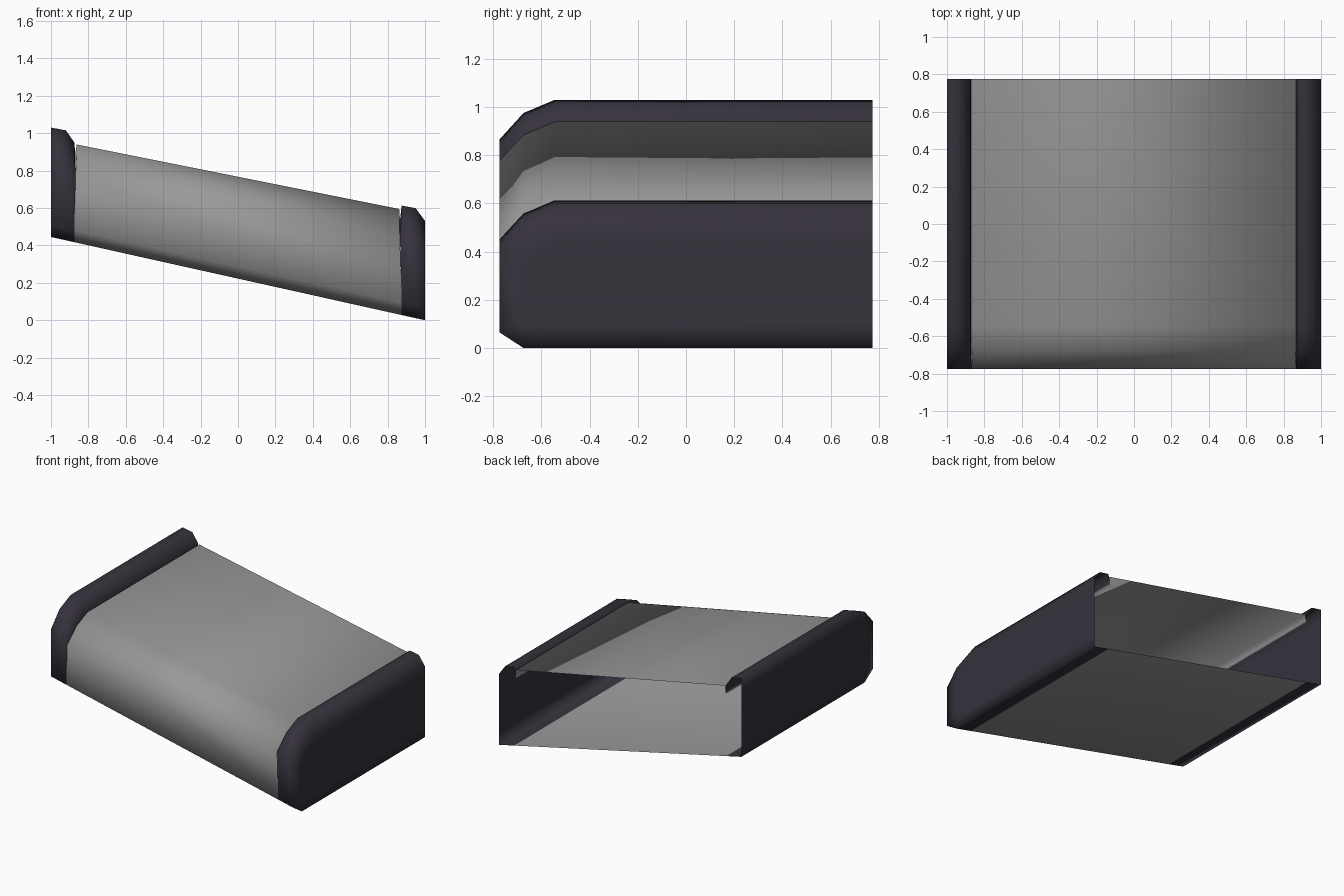
import bpy, bmesh

if "Cube" in bpy.data.objects:
    bpy.data.objects.remove(bpy.data.objects["Cube"])

SLOPE = 0.2225          # the whole shell leans down towards +x
HEIGHT = 0.585


def point(x, y, h):
    return (x, y, h + SLOPE * (1 - x))


def upper(x, front_x, drop, front_y=-0.775):
    # top run and bevelled front edge, back to front
    return [point(x, 0.775, HEIGHT - drop), point(x, -0.545, HEIGHT - drop),
            point(x, -0.675, HEIGHT - 0.055 - drop), point(front_x, front_y, 0.42 - drop)]


def lower(x):
    # bottom front bevel and floor, front to back
    return [point(x, y, h) for y, h in ((-0.775, 0.065), (-0.675, 0), (0.775, 0))]


def build(name, sections, color, lips=(), wall=None):
    """sections: (top x, front x, bottom x, drop); lips: (section index, x, drop)."""
    bm = bmesh.new()

    def strip(a, b):
        for i in range(len(a) - 1):
            bm.faces.new((a[i], a[i + 1], b[i + 1], b[i]))

    rows = [[bm.verts.new(p) for p in upper(xt, xf, d) + lower(xb)]
            for xt, xf, xb, d in sections]
    for a, b in zip(rows, rows[1:]):
        strip(a, b)
    # folded lips hanging from the top edge, tucked in behind the front
    for index, x, d in lips:
        lip = [bm.verts.new(p) for p in upper(x, x, d, -0.755)]
        top = rows[index][:4]
        strip(lip, top) if index == 0 else strip(top, lip)
    # flat outer end wall, softened around its border
    if wall is not None:
        row = rows[wall]
        face = bm.faces.new(row[::-1] if wall == 0 else row)
        bm.normal_update()
        bmesh.ops.inset_region(bm, faces=[face], thickness=0.1, use_boundary=False)
    bm.normal_update()
    mesh = bpy.data.meshes.new(name)
    bm.to_mesh(mesh)
    bm.free()
    mesh.shade_smooth()
    obj = bpy.data.objects.new(name, mesh)
    bpy.context.collection.objects.link(obj)
    mat = bpy.data.materials.new(name + "_paint")
    mat.diffuse_color = color
    mat.use_nodes = True
    mat.node_tree.nodes["Principled BSDF"].inputs["Base Color"].default_value = mat.diffuse_color
    mesh.materials.append(mat)
    return obj


DARK = (0.038, 0.032, 0.046, 1)
GREY = (0.32, 0.32, 0.32, 1)

# main sloping cover
build("cover_panel", [(-0.862, -0.868, -0.875, 0.06), (0.862, 0.866, 0.875, 0.021)], GREY,
      lips=[(0, -0.872, 0.12), (1, 0.867, 0.09)])

# left end cap, rounded on its inner edge
build("left_end_cap",
      [(-1, -1, -1, 0), (-0.92, -0.92, -0.92, -0.003), (-0.875, -0.868, -0.875, 0.052)],
      DARK, lips=[(2, -0.87, 0.115)], wall=0)

# right end cap, rounded on its outer edge
build("right_end_cap",
      [(0.875, 0.866, 0.875, 0), (0.95, 0.95, 0.95, -0.003), (1, 1, 1, 0.055)],
      DARK, lips=[(0, 0.866, 0.08)], wall=2)
